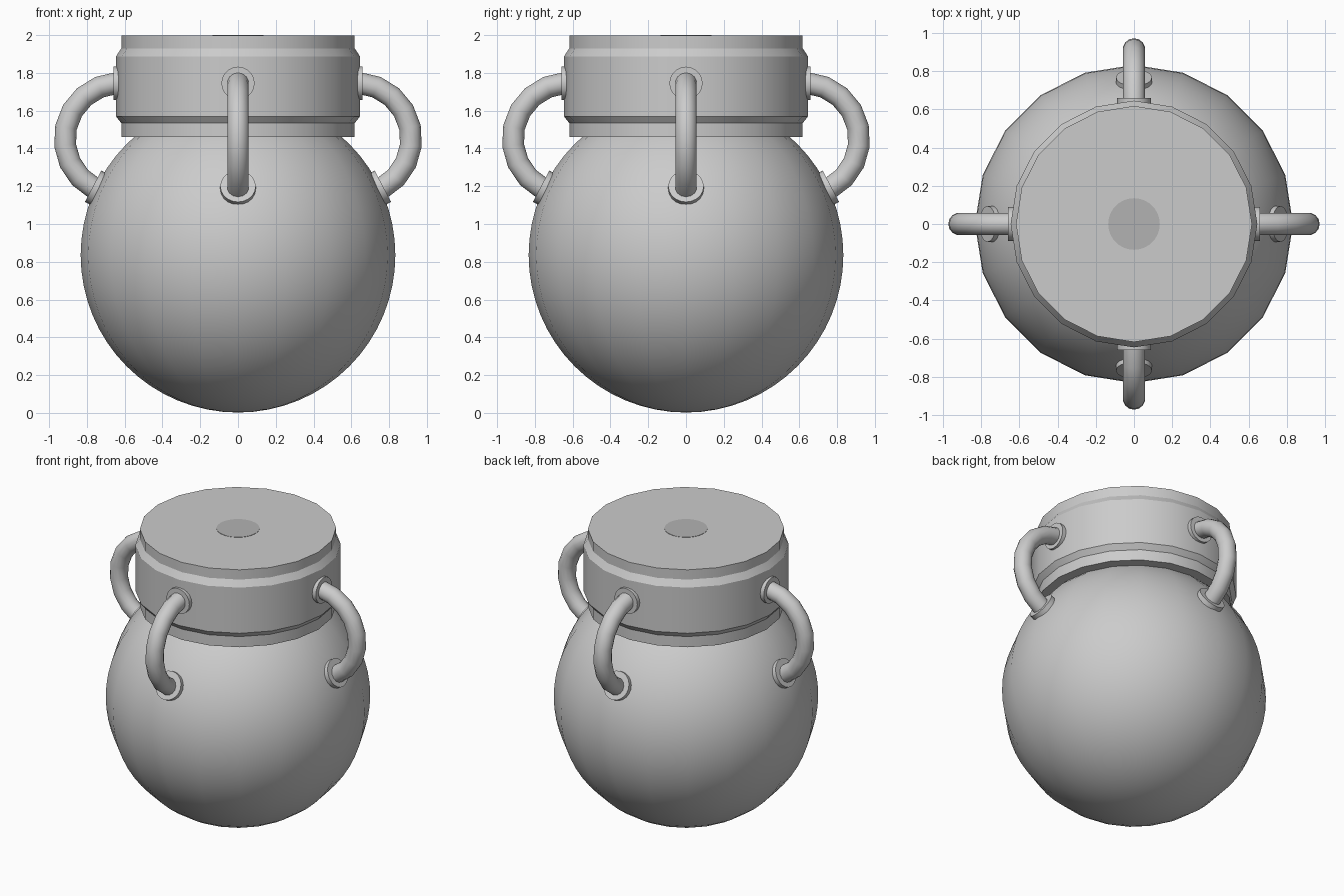
import bpy, bmesh, math
from mathutils import Vector, Matrix

if "Cube" in bpy.data.objects:
    bpy.data.objects.remove(bpy.data.objects["Cube"])

SIDES = 20


def add_object(name, bm, angle=35):
    bmesh.ops.recalc_face_normals(bm, faces=bm.faces)
    mesh = bpy.data.meshes.new(name)
    bm.to_mesh(mesh)
    bm.free()
    obj = bpy.data.objects.new(name, mesh)
    bpy.context.collection.objects.link(obj)
    bpy.ops.object.select_all(action='DESELECT')
    obj.select_set(True)
    bpy.context.view_layer.objects.active = obj
    bpy.ops.object.shade_smooth_by_angle(angle=math.radians(angle))
    return obj


def lathe(name, profile, sides=SIDES, angle=25):
    """Closed solid of revolution from (radius, z) points."""
    bm = bmesh.new()
    rings = [[bm.verts.new((r * math.cos(2 * math.pi * i / sides),
                            r * math.sin(2 * math.pi * i / sides), z))
              for i in range(sides)] for r, z in profile]
    for a, b in zip(rings, rings[1:]):
        for i in range(sides):
            j = (i + 1) % sides
            bm.faces.new((a[i], a[j], b[j], b[i]))
    bm.faces.new(rings[0])
    bm.faces.new(rings[-1])
    return add_object(name, bm, angle)


def disc(name, centre, axis, radius, depth, turn):
    bm = bmesh.new()
    rot = Vector(axis).to_track_quat('Z', 'Y').to_matrix().to_4x4()
    bmesh.ops.create_cone(bm, cap_ends=True, segments=20, radius1=radius,
                          radius2=radius, depth=depth,
                          matrix=turn @ Matrix.Translation(centre) @ rot)
    return add_object(name, bm)


def handle(name, turn, steps=8, sides=14):
    """Tube swept along an arc in the xz plane."""
    cx, cz, big, small = 0.62, 1.45, 0.297, 0.058
    bm = bmesh.new()
    rings = []
    for s in range(steps + 1):
        a = math.radians(86 - 148 * s / steps)
        ring = []
        for i in range(sides):
            t = 2 * math.pi * i / sides
            r = big + small * math.cos(t)
            p = Vector((cx + r * math.cos(a), small * math.sin(t), cz + r * math.sin(a)))
            ring.append(bm.verts.new(turn @ p))
        rings.append(ring)
    for a, b in zip(rings, rings[1:]):
        for i in range(sides):
            j = (i + 1) % sides
            bm.faces.new((a[i], a[j], b[j], b[i]))
    bm.faces.new(rings[0])
    bm.faces.new(rings[-1])
    return add_object(name, bm)


# Round body
bm = bmesh.new()
bmesh.ops.create_uvsphere(bm, u_segments=SIDES, v_segments=32, radius=0.833,
                          matrix=Matrix.Translation((0, 0, 0.835)))
for v in bm.verts:
    v.co.z = max(v.co.z, 0.0)
add_object("body", bm)

# Neck with a raised band
lathe("neck", [(0.618, 1.46), (0.618, 1.534), (0.646, 1.57),
               (0.646, 1.887), (0.618, 1.93), (0.618, 1.998)])

# Dark round mouth in the middle of the lid
mouth = lathe("mouth", [(0.135, 1.98), (0.135, 2.0)], sides=40)
mat = bpy.data.materials.new("dark_grey")
mat.diffuse_color = (0.45, 0.45, 0.45, 1)
mat.use_nodes = True
mat.node_tree.nodes["Principled BSDF"].inputs["Base Color"].default_value = mat.diffuse_color
mouth.data.materials.append(mat)

# Four handles with mounting discs
for k, side in enumerate(("right", "back", "left", "front")):
    turn = Matrix.Rotation(k * math.pi / 2, 4, 'Z')
    handle(side + "_handle", turn)
    disc(side + "_upper_mount", (0.645, 0, 1.745), (1, 0, 0), 0.088, 0.03, turn)
    disc(side + "_lower_mount", (0.752, 0, 1.192), (0.885, 0, 0.465), 0.094, 0.034, turn)
